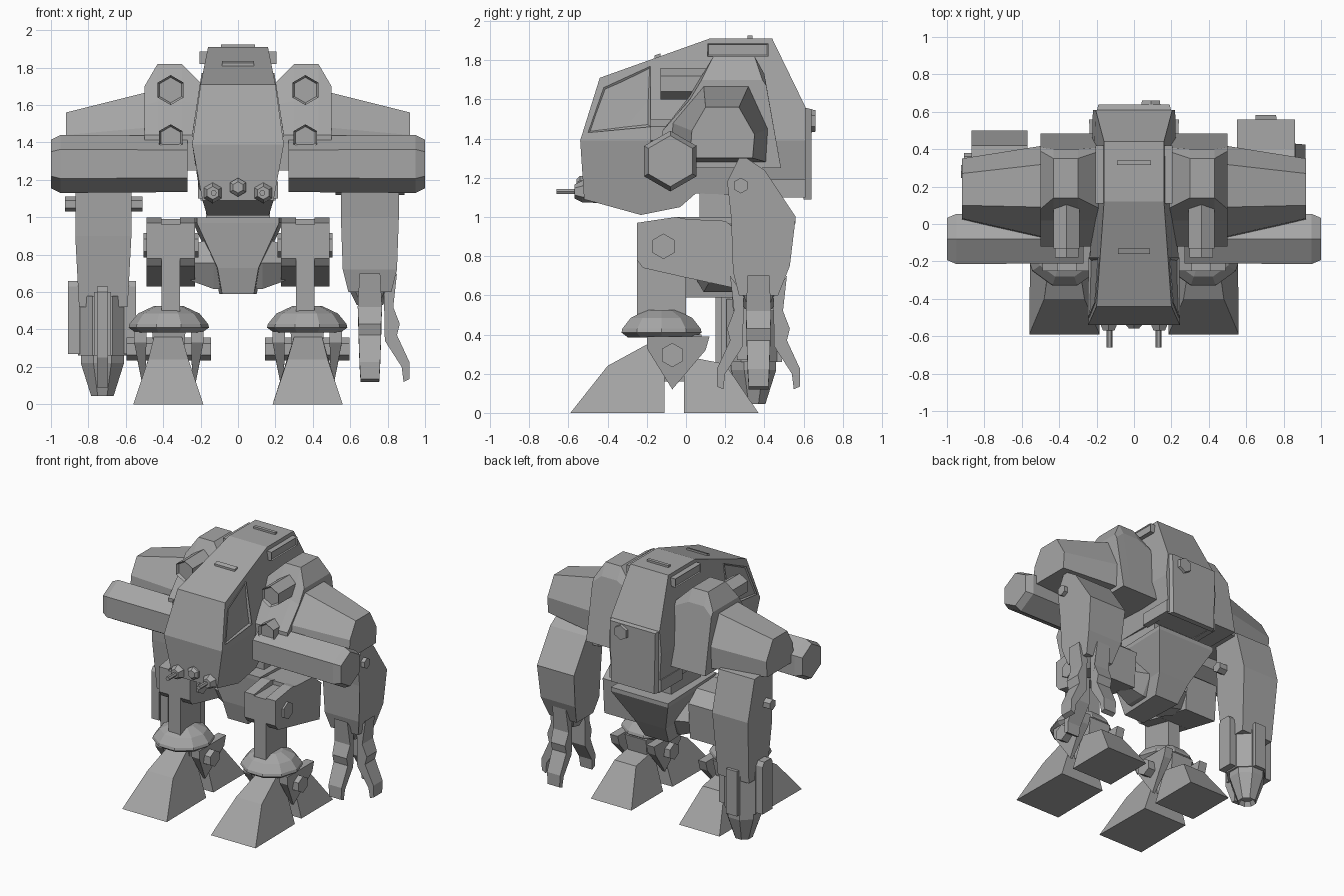
import bpy, bmesh, math

grey = bpy.data.materials.new("armour_grey")
grey.diffuse_color = (0.38, 0.38, 0.38, 1)


def loft(name, rings, side=1, inset=0, sink=0.0):
    """Skin through rings of equal point count and cap both ends."""
    bm = bmesh.new()
    vs = [[bm.verts.new((p[0] * side, p[1], p[2])) for p in r] for r in rings]
    n = len(rings[0])
    for a, b in zip(vs, vs[1:]):
        for i in range(n):
            j = (i + 1) % n
            bm.faces.new((a[i], a[j], b[j], b[i]))
    bm.faces.new(vs[0][::-1])
    cap = bm.faces.new(vs[-1])
    bmesh.ops.recalc_face_normals(bm, faces=bm.faces)
    if inset:
        bmesh.ops.inset_individual(bm, faces=[cap], thickness=inset, depth=-sink)
    me = bpy.data.meshes.new(name)
    bm.to_mesh(me)
    bm.free()
    me.materials.append(grey)
    ob = bpy.data.objects.new(name, me)
    bpy.context.collection.objects.link(ob)
    return ob


def slab(name, pts, side=1, **kw):
    """Side outline of (y, z, x0, x1) points."""
    return loft(name, [[(p[2], p[0], p[1]) for p in pts],
                       [(p[3], p[0], p[1]) for p in pts]], side, **kw)


def plate(name, outline, x0, x1, side=1, **kw):
    return slab(name, [(y, z, x0, x1) for y, z in outline], side, **kw)


def box(name, x0, x1, y0, y1, z0, z1, side=1):
    return plate(name, [(y0, z0), (y1, z0), (y1, z1), (y0, z1)], x0, x1, side)


def turned(name, axis, centre, steps, n=6, side=1, turn=0.0, **kw):
    """Rings of (position, radius) along an axis through centre."""
    rings = []
    for t, r in steps:
        ring = []
        for i in range(n):
            a = turn + 2 * math.pi * i / n
            c, s = r * math.cos(a), r * math.sin(a)
            x, y, z = centre
            ring.append({'x': (t, y + c, z + s), 'y': (x + c, t, z + s),
                         'z': (x + c, y + s, t)}[axis])
        rings.append(ring)
    return loft(name, rings, side, **kw)


def sym(pts):
    return [(y, z, -w, w) for y, z, w in pts]


UP = math.pi / 2

# Hull
slab("hull_upper", sym([(-.54, 1.39, .245), (-.44, 1.71, .2), (.12, 1.91, .16), (.44, 1.91, .16),
                        (.61, 1.56, .205), (.61, 1.39, .22)]))
slab("hull_lower", sym([(-.54, 1.39, .245), (.61, 1.39, .22), (.61, 1.10, .2), (.05, 1.12, .17),
                        (-.03, 1.05, .17), (-.23, 1.01, .165), (-.52, 1.09, .19)]))
slab("back_plate", sym([(.60, 1.56, .2), (.64, 1.55, .19), (.64, 1.09, .18), (.60, 1.09, .2)]))
turned("back_bolt", 'y', (.09, 0, 1.49), [(.63, .06), (.66, .055)], turn=UP)
box("roof_grip", -.09, .09, .315, .34, 1.90, 1.925)
slab("brow_grip", sym([(-.16, 1.80, .085), (-.16, 1.825, .085), (-.13, 1.835, .085), (-.13, 1.81, .085)]))
box("neck", -.17, .17, .07, .42, .97, 1.14)

# Chin guns
turned("chin_sensor", 'y', (0, 0, 1.16), [(-.45, .05), (-.54, .05), (-.56, .03)], turn=UP)
for s in (1, -1):
    turned("chin_gun", 'y', (.135, 0, 1.13), [(-.42, .06), (-.53, .055), (-.57, .035)], side=s, turn=UP)
    turned("chin_barrel", 'y', (.13, 0, 1.13), [(-.55, .016), (-.66, .016)], side=s)

# Pelvis
loft("pelvis", [[(-w, y0, z), (w, y0, z), (v, y1, z), (-v, y1, z)] for z, w, v, y0, y1 in
                [(1.0, .22, .24, -.05, .56), (.97, .22, .24, -.05, .56),
                 (.73, .11, .13, -.03, .43), (.59, .085, .10, .0, .35)]])
turned("hip_axle", 'x', (0, .17, .755), [(-.25, .11), (-.13, .16), (.13, .16), (.25, .11)])

HOUSE = [(-.12, 1.25), (-.12, 1.44), (.02, 1.62), (.14, 1.82), (.35, 1.82), (.40, 1.73), (.485, 1.25)]
HOUSE_LOW = [(-.12, 1.25), (-.12, 1.44), (.02, 1.60), (.08, 1.70), (.39, 1.70), (.41, 1.67), (.485, 1.25)]

for s in (1, -1):
    # Hull side details
    slab("side_window", [(y, z, w - .02, w + .008) for y, z, w in
                         [(-.50, 1.43, .239), (-.42, 1.66, .204), (-.18, 1.77, .187), (-.18, 1.46, .235)]],
         s, inset=.02, sink=.012)
    plate("roof_rail", [(.11, 1.82), (.42, 1.82), (.42, 1.885), (.11, 1.885)], .15, .205, s, inset=.008, sink=.008)
    box("lower_rail", .17, .215, .35, .61, 1.10, 1.19, s)

    # Shoulder housing with intakes
    loft("shoulder_housing", [[(x, y, z) for y, z in prof] for x, prof in
                              [(.18, HOUSE_LOW), (.30, HOUSE), (.43, HOUSE), (.50, HOUSE_LOW)]], s)
    turned("upper_intake", 'y', (.36, 0, 1.68), [(.2, .08), (-.13, .08)], side=s, turn=UP, inset=.012, sink=.02)
    turned("lower_intake", 'y', (.36, 0, 1.425), [(.1, .072), (-.18, .072)], side=s, turn=UP, inset=.012, sink=.02)

    # Shoulder cowl, tapering outward
    loft("shoulder_cowl", [
        [(.48, y, z) for y, z in [(-.09, 1.28), (-.07, 1.48), (.09, 1.67), (.32, 1.67), (.42, 1.45), (.41, 1.28)]],
        [(.92, y, z) for y, z in [(.02, 1.30), (.03, 1.44), (.10, 1.56), (.27, 1.56), (.35, 1.42), (.34, 1.30)]]], s)

    # Hexagonal side pod
    turned("side_pod", 'x', (0, -.08, 1.285), [(.27, .15), (.95, .155), (1.0, .13)], side=s, turn=UP)

    # Thigh: rear block with a forked front
    plate("thigh_block", [(-.02, .99), (.2, .98), (.3, .90), (.28, .63), (-.02, .695)], .23, .49, s)
    for x0, x1 in ((.23, .31), (.41, .49)):
        plate("thigh_fork", [(-.25, .97), (-.05, 1.0), (0, .99), (0, .69), (-.22, .74), (-.25, .78)], x0, x1, s)
    turned("knee_bolt", 'x', (0, -.115, .85), [(.21, .065), (.505, .065)], side=s, turn=UP)

    # Shin and ankle
    box("shin", .31, .41, -.25, 0, .46, .96, s)
    turned("ankle_dome", 'z', (.37, -.125, 0),
           [(.385, .18), (.41, .215), (.43, .21), (.485, .165), (.525, .08)], n=10, side=s)
    for top, low in (((.185, .25), (.225, .245)), ((.49, .555), (.495, .515))):
        slab("ankle_guard", [(-.2, .39, *top), (.12, .39, *top), (.10, .32, *top), (-.07, .12, *low),
                             (-.2, .33, *top)], s)
    turned("ankle_bolt", 'x', (0, -.07, .295), [(.145, .062), (.595, .062)], side=s, turn=UP)
    slab("ankle_core", [(-.18, .40, .28, .46), (.08, .40, .28, .46), (.03, .16, .3, .44), (-.15, .16, .3, .44)], s)

    # Foot
    slab("toe", [(-.59, 0, .185, .56), (-.40, .24, .265, .48), (-.18, .36, .30, .45),
                 (-.11, .34, .30, .45), (-.11, 0, .19, .555)], s)
    slab("heel", [(-.01, 0, .2, .54), (-.01, .29, .28, .46), (.2, .25, .28, .46), (.37, 0, .2, .54)], s)

# Claw arm
slab("claw_forearm", [(.28, 1.32, .56, .86), (.40, 1.24, .55, .86), (.56, 1.0, .55, .86), (.53, .75, .56, .85),
                      (.47, .60, .59, .82), (.27, .60, .59, .82), (.24, .72, .56, .85), (.23, 1.0, .55, .86),
                      (.21, 1.18, .55, .86)])
turned("claw_elbow_bolt", 'x', (0, .28, 1.16), [(.52, .04), (.89, .04)], turn=UP)
# Three jointed fingers of (reach, height, half width)
FINGER = [(.145, .70, .055), (.125, .52, .065), (.16, .43, .06), (.145, .37, .06), (.212, .225, .055),
          (.212, .135, .05), (.18, .12, .05), (.17, .20, .055), (.08, .34, .06), (.075, .60, .06)]
for dx, dy in ((1, 0), (0, 1), (0, -1)):
    loft("claw_finger", [[(.705 + dx * r - k * dy * w, .37 + dy * r + k * dx * w, z)
                          for r, z, w in FINGER] for k in (-1, 1)])
turned("claw_palm", 'z', (.705, .37, 0), [(.61, .11), (.53, .07)], n=8)

# Gun arm
slab("gun_forearm", [(.2, 1.32, .57, .87), (.42, 1.30, .57, .87), (.5, 1.0, .57, .87), (.46, .52, .59, .85),
                     (.24, .52, .59, .85), (.21, .9, .57, .87)], -1)
turned("gun_elbow_bolt", 'x', (0, .28, 1.07), [(.51, .04), (.925, .04)], side=-1, turn=UP)
turned("gun_body", 'z', (.725, .335, 0), [(.26, .14), (.58, .14)], n=8, side=-1, turn=math.pi / 8)
for x0, x1 in ((.545, .61), (.845, .91)):
    slab("gun_side_rail", [(.26, .27, x0, x1), (.26, .63, x0, x1), (.28, .66, x0, x1), (.36, .66, x0, x1),
                           (.38, .63, x0, x1), (.38, .27, x0, x1)], -1)
for y0, y1 in ((.18, .26), (.44, .49)):
    box("gun_mount", .68, .77, y0, y1, .26, .60, -1)
plate("gun_front_rail", [(.15, .25), (.15, .60), (.18, .63), (.21, .60), (.25, .09), (.22, .09)], .695, .755, -1)
turned("gun_nozzle", 'z', (.725, .345, 0), [(.30, .125), (.22, .125), (.045, .065)], n=8, side=-1,
       turn=math.pi / 8, inset=.02, sink=.03)
